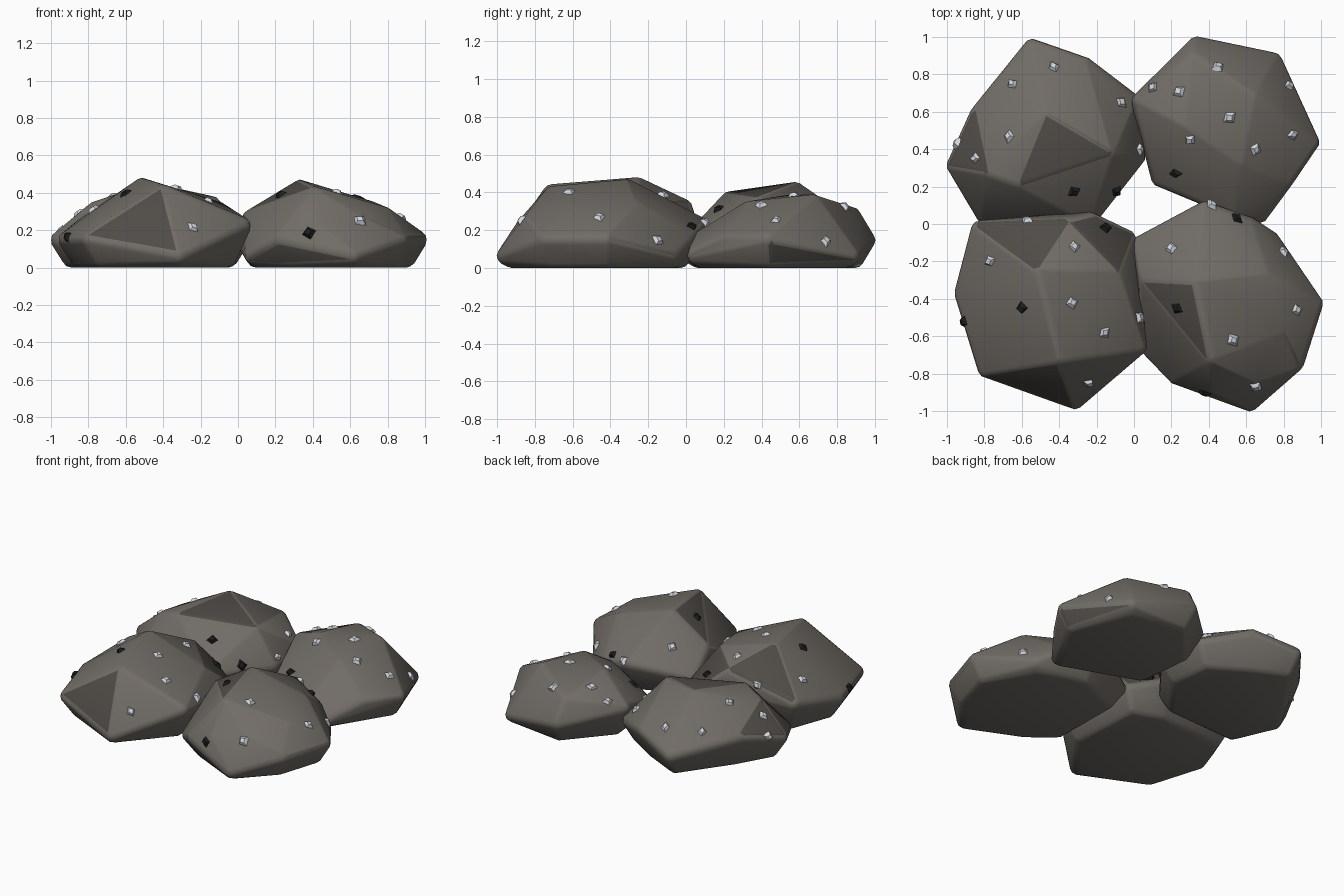
import bpy
import bmesh
import random
from math import tau
from mathutils import Matrix, Vector
from mathutils.bvhtree import BVHTree

random.seed(4)
ROUNDING = 0.05
DOWN = Vector((0, 0, -1))

default_cube = bpy.data.objects.get("Cube")
if default_cube:
    bpy.data.objects.remove(default_cube, do_unlink=True)


def make_material(name, colour):
    material = bpy.data.materials.new(name)
    material.use_nodes = True
    rgba = (*colour, 1)
    material.diffuse_color = rgba
    for node in material.node_tree.nodes:
        if node.type == "BSDF_PRINCIPLED":
            node.inputs["Base Color"].default_value = rgba
            node.inputs["Roughness"].default_value = 0.8
    return material


stone = make_material("warm grey stone", (.165, .15, .132))
shaded_stone = make_material("dark grey stone", (.08, .073, .064))
silver = make_material("pale silver", (.65, .68, .73))
coal = make_material("black coal", (.012, .012, .012))


def add_object(name, bm, materials):
    mesh = bpy.data.meshes.new(name)
    bm.to_mesh(mesh)
    bm.free()
    for material in materials:
        mesh.materials.append(material)
    obj = bpy.data.objects.new(name, mesh)
    bpy.context.collection.objects.link(obj)


def boulder_corners(crown, low, middle, high):
    """Crown corners, the rim at three heights, and an underside drawn inwards."""
    rim = [Vector((x, y, z))
           for band, z in ((low, .06), (middle, .15), (high, .23))
           for x, y in band]
    points = [Vector(p) for p in crown] + rim
    centre = sum(points, Vector()) / len(points)
    centre.z = 0.12
    for edge in rim:
        foot = centre.lerp(edge, 0.98 - 0.65 * edge.z)
        foot.z = 0
        points.append(foot)
    return points, centre


def rounded_boulder(name, crown, low, middle, high, dark_spots):
    """Convex boulder: a hull around a small ball at every corner."""
    points, centre = boulder_corners(crown, low, middle, high)
    bm = bmesh.new()
    for point in points:
        core = point - (point - centre).normalized() * ROUNDING
        core.z = max(core.z, ROUNDING)
        ball = bmesh.ops.create_icosphere(bm, subdivisions=2, radius=ROUNDING)
        bmesh.ops.translate(bm, verts=ball["verts"], vec=core)
    bmesh.ops.delete(bm, geom=bm.edges[:], context="EDGES_FACES")
    bmesh.ops.convex_hull(bm, input=bm.verts[:])
    loose = [v for v in bm.verts if not v.link_faces]
    bmesh.ops.delete(bm, geom=loose, context="VERTS")
    bmesh.ops.recalc_face_normals(bm, faces=bm.faces[:])
    bm.normal_update()

    # Darker facets: every face level with the one nearest each spot
    tree = BVHTree.FromBMesh(bm)
    for spot in dark_spots:
        normal = tree.find_nearest(Vector(spot))[1]
        for face in bm.faces:
            if face.normal.dot(normal) > 0.985:
                face.material_index = 1
    for face in bm.faces:
        face.smooth = True
    add_object(name, bm, [stone, shaded_stone])
    return tree


back_right = rounded_boulder(
    "back_right_boulder",
    crown=[(-.47, .6, .45), (-.63, .2, .39), (-.1, .38, .36), (-.8, .26, .33)],
    low=[(-.82, 0)],
    middle=[(-.55, .99), (.02, .68), (.06, .35), (-.22, -.01), (-1, .3)],
    high=[(-.25, .89), (-.87, .61)],
    dark_spots=[(-.4, .4, .4), (-.9, .37, .25)])

front_right = rounded_boulder(
    "front_right_boulder",
    crown=[(-.53, -.24, .475), (-.4, -.75, .425), (-.07, -.25, .33), (-.35, .03, .34)],
    low=[(-.31, -.99)],
    middle=[(-.96, -.37), (-.82, -.81), (0, -.05)],
    high=[(.06, -.68), (-.22, .06), (-.86, 0)],
    dark_spots=[(-.58, -.1, .38), (-.12, -.1, .3), (-.5, -.84, .25)])

front_left = rounded_boulder(
    "front_left_boulder",
    crown=[(.31, -.29, .46), (.4, -.74, .42), (.03, -.28, .28), (.72, -.24, .34),
           (.66, -.86, .26), (.82, -.58, .3)],
    low=[(.04, -.68), (.63, -1), (.76, -.05)],
    middle=[(0, -.08), (.2, -.85), (.9, -.77), (1.01, -.42), (.62, .04)],
    high=[(.4, -.9), (.37, .12)],
    dark_spots=[(.24, -.43, .39), (.35, -.91, .08)])

back_left = rounded_boulder(
    "back_left_boulder",
    crown=[(.65, .7, .375), (.25, .53, .37), (.58, .3, .34), (.3, .92, .29)],
    low=[(.69, .01), (.1, .22), (.77, .91)],
    middle=[(.32, 1), (.99, .43), (.84, .2), (.55, .03)],
    high=[(-.01, .67)],
    dark_spots=[(.9, .6, .05)])

boulders = [back_right, front_right, front_left, back_left]


def resting_place(x, y):
    """Highest boulder surface under a spot, or the nearest one beside it."""
    hits = [tree.ray_cast(Vector((x, y, 1)), DOWN) for tree in boulders]
    hits = [hit for hit in hits if hit[0]]
    if hits:
        return max(hits, key=lambda hit: hit[0].z)
    beside = [tree.find_nearest(Vector((x, y, .2))) for tree in boulders]
    return min(beside, key=lambda hit: hit[3])


def place_flecks(name, spots, material, size):
    """Small angular chips lying on the boulders."""
    bm = bmesh.new()
    for x, y in spots:
        place, normal = resting_place(x, y)[:2]
        turn = normal.to_track_quat("Z", "Y").to_matrix()
        turn = turn @ Matrix.Rotation(random.uniform(0, tau), 3, "Z")
        chip = bmesh.ops.create_cone(
            bm, cap_ends=True, cap_tris=False, segments=4,
            radius1=size, radius2=size * .5, depth=size * .5)
        for vert in chip["verts"]:
            stretch = Vector((random.uniform(.8, 1.1), random.uniform(.6, 1), 1))
            vert.co = place + normal * size * .15 + turn @ (vert.co * stretch)
    add_object(name, bm, [material])


place_flecks("silver_flecks", [
    (-.65, .75), (-.43, .84), (-.07, .65), (-.67, .47), (-.85, .35), (-.97, .44),
    (.03, .4), (.1, .73), (.24, .71), (.45, .84), (.51, .57), (.3, .45),
    (.65, .4), (.85, .48), (.83, .74), (.42, .1), (-.57, .02), (-.77, -.2),
    (-.32, -.12), (-.33, -.42), (-.16, -.58), (.03, -.5), (-.24, -.85),
    (.2, -.13), (.53, -.62), (.65, -.87), (.87, -.46), (.8, -.15)], silver, .043)

place_flecks("coal_flecks", [
    (-.32, .17), (-.08, .16), (.22, .27), (.55, .03), (-.15, -.02),
    (-.6, -.45), (-.91, -.52), (.23, -.45), (.38, -.9)], coal, .045)
